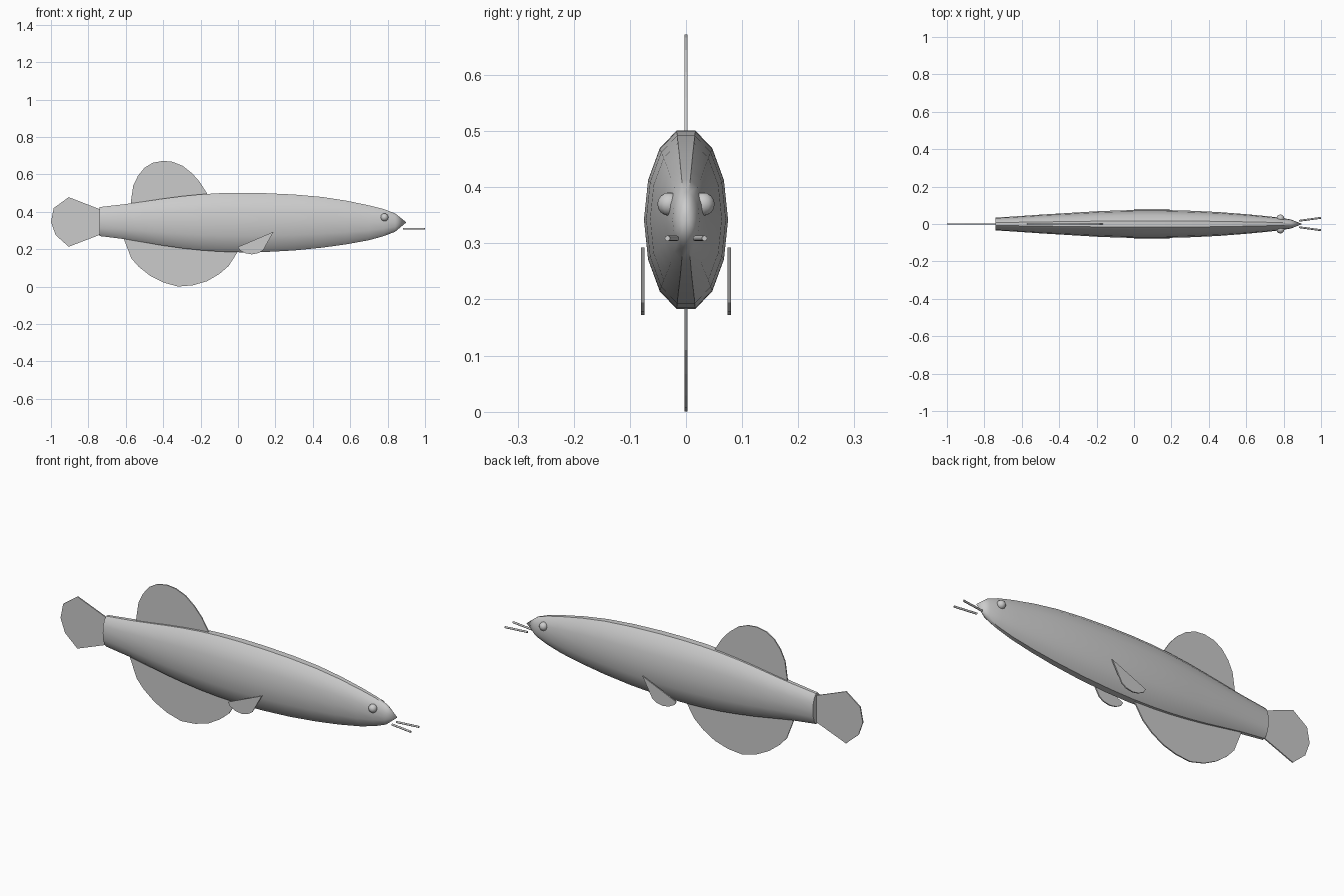
import bpy, bmesh
from math import cos, sin, pi, radians
from mathutils import Vector, Matrix

if "Cube" in bpy.data.objects:
    bpy.data.objects.remove(bpy.data.objects["Cube"])


def finish(bm, name, smooth=True, angle=40):
    bmesh.ops.recalc_face_normals(bm, faces=bm.faces)
    me = bpy.data.meshes.new(name)
    bm.to_mesh(me)
    bm.free()
    ob = bpy.data.objects.new(name, me)
    bpy.context.collection.objects.link(ob)
    if smooth:
        bpy.ops.object.select_all(action='DESELECT')
        ob.select_set(True)
        bpy.context.view_layer.objects.active = ob
        bpy.ops.object.shade_smooth_by_angle(angle=radians(angle))
    return ob


def fin(name, outline, y=0.0, thick=0.006):
    """Thin plate cut from an outline in the xz plane."""
    bm = bmesh.new()
    f = bm.faces.new([bm.verts.new((x, y - thick / 2, z)) for x, z in outline])
    ext = bmesh.ops.extrude_face_region(bm, geom=[f], use_keep_orig=True)
    vs = [v for v in ext['geom'] if isinstance(v, bmesh.types.BMVert)]
    bmesh.ops.translate(bm, vec=(0, thick, 0), verts=vs)
    return finish(bm, name, smooth=False)


# Body: 14-sided rings lofted along x (x, half width, bottom z, top z)
stations = [
    (-0.74, 0.034, 0.270, 0.425), (-0.60, 0.043, 0.253, 0.441),
    (-0.50, 0.050, 0.236, 0.455), (-0.40, 0.056, 0.219, 0.470),
    (-0.30, 0.062, 0.205, 0.483), (-0.20, 0.068, 0.194, 0.493),
    (-0.10, 0.072, 0.187, 0.499), (0.02, 0.075, 0.183, 0.501),
    (0.15, 0.075, 0.185, 0.499), (0.30, 0.071, 0.193, 0.492),
    (0.45, 0.064, 0.208, 0.479), (0.58, 0.054, 0.226, 0.459),
    (0.70, 0.043, 0.248, 0.434), (0.78, 0.034, 0.270, 0.414),
    (0.84, 0.024, 0.293, 0.391),
]
N = 14
bm = bmesh.new()
rings = []
for x, w, lo, hi in stations:
    c, r = (lo + hi) / 2, (hi - lo) / 2 / 0.975
    rings.append([bm.verts.new((x, w * cos(2 * pi * i / N), c + r * sin(2 * pi * i / N)))
                  for i in range(N)])
tip = bm.verts.new((0.90, 0, 0.343))
for a, b in zip(rings, rings[1:]):
    for i in range(N):
        j = (i + 1) % N
        bm.faces.new((a[i], a[j], b[j], b[i]))
for i in range(N):
    bm.faces.new((rings[-1][i], rings[-1][(i + 1) % N], tip))
bm.faces.new(rings[0])
finish(bm, "body")

# Single fins on the centre line
fin("dorsal_fin", [(-0.575, 0.42), (-0.572, 0.46), (-0.56, 0.54), (-0.535, 0.592),
                   (-0.50, 0.635), (-0.455, 0.662), (-0.40, 0.672), (-0.35, 0.667),
                   (-0.295, 0.645), (-0.245, 0.605), (-0.205, 0.56), (-0.165, 0.497),
                   (-0.165, 0.46)])
fin("anal_fin", [(-0.62, 0.28), (-0.605, 0.24), (-0.57, 0.15), (-0.53, 0.105),
                 (-0.47, 0.058), (-0.40, 0.022), (-0.32, 0.0), (-0.24, 0.007),
                 (-0.165, 0.029), (-0.10, 0.067), (-0.05, 0.11), (0.0, 0.188),
                 (0.0, 0.22)], 0, 0.006)
fin("tail_fin", [(-0.73, 0.41), (-0.905, 0.478), (-0.985, 0.42), (-1.0, 0.345),
                 (-0.975, 0.275), (-0.905, 0.213), (-0.73, 0.28)])

# Paired parts
for side, label in ((-1, "right"), (1, "left")):
    fin("pectoral_fin_" + label, [(0.0, 0.212), (0.19, 0.293), (0.135, 0.195),
                                  (0.11, 0.179), (0.075, 0.172), (0.04, 0.178),
                                  (0.01, 0.194)], side * 0.077)

    # Eye
    bm = bmesh.new()
    bmesh.ops.create_uvsphere(bm, u_segments=12, v_segments=8, radius=0.021,
                              matrix=Matrix.Translation((0.783, side * 0.030, 0.37)))
    finish(bm, "eye_" + label)

    # Barbel
    a, b = Vector((0.882, side * 0.017, 0.309)), Vector((0.999, side * 0.033, 0.309))
    d = b - a
    mat = Matrix.Translation((a + b) / 2) @ d.to_track_quat('Z', 'Y').to_matrix().to_4x4()
    bm = bmesh.new()
    bmesh.ops.create_cone(bm, cap_ends=True, segments=8, radius1=0.005, radius2=0.005,
                          depth=d.length, matrix=mat)
    finish(bm, "barbel_" + label, angle=50)
